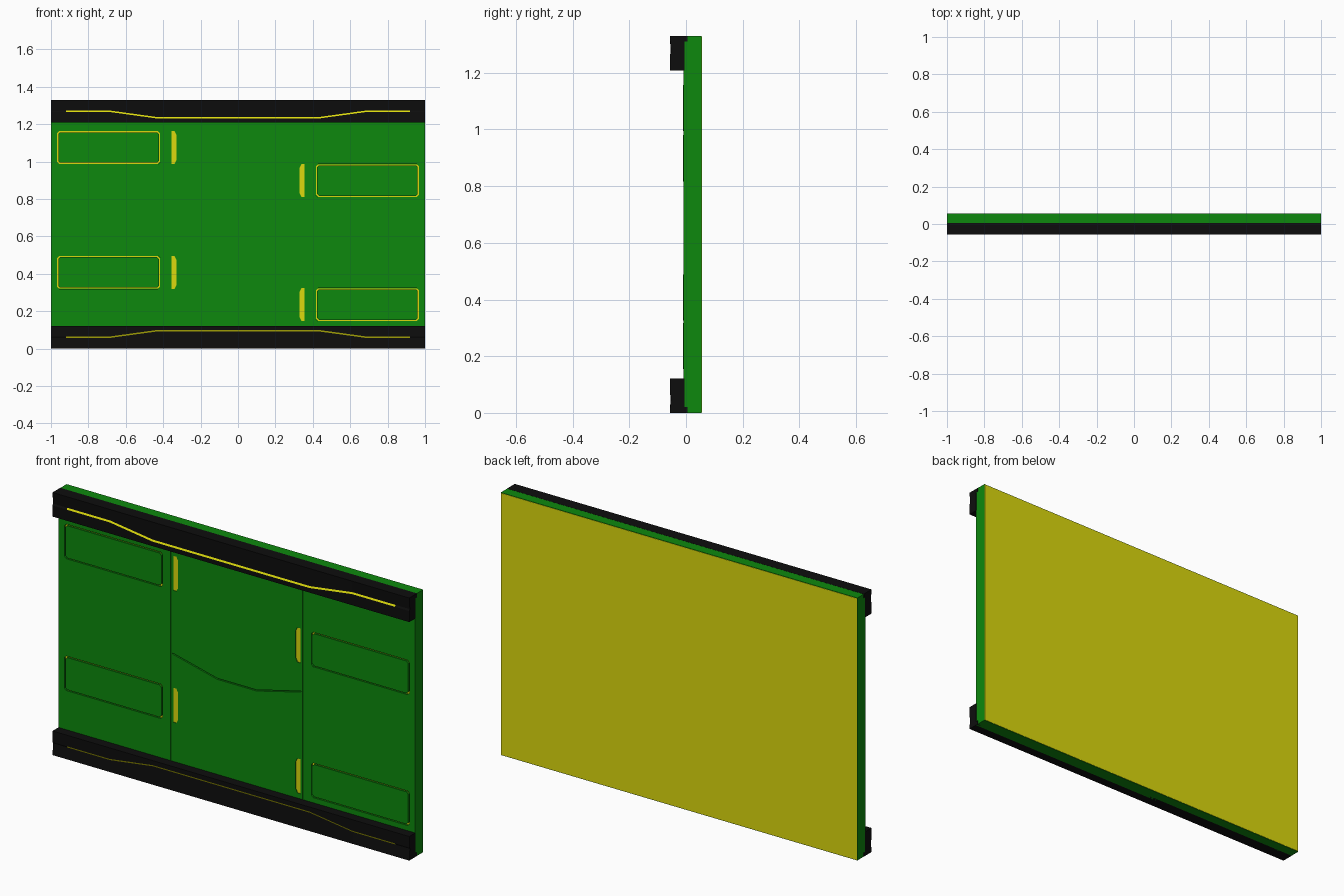
import bpy, bmesh

if "Cube" in bpy.data.objects:
    bpy.data.objects.remove(bpy.data.objects["Cube"])

W, H = 1.0, 1.33            # half width, height
FRONT, BACK = -0.009, 0.0555


def material(name, rgb):
    m = bpy.data.materials.new(name)
    m.diffuse_color = (*rgb, 1)
    m.use_nodes = True
    m.node_tree.nodes["Principled BSDF"].inputs["Base Color"].default_value = m.diffuse_color
    return m


GREEN = material("green_paint", (0.004, 0.25, 0.004))
YELLOW = material("yellow_glow", (0.72, 0.70, 0.004))
BLACK = material("black_trim", (0.004, 0.004, 0.004))


def finish(bm, name, *mats):
    bmesh.ops.recalc_face_normals(bm, faces=bm.faces)
    me = bpy.data.meshes.new(name)
    bm.to_mesh(me)
    bm.free()
    ob = bpy.data.objects.new(name, me)
    bpy.context.collection.objects.link(ob)
    for m in mats:
        me.materials.append(m)
    return ob


def prism(bm, outline, y0, y1):
    """Extrude an (x, z) outline from y0 to y1."""
    a = [bm.verts.new((x, y0, z)) for x, z in outline]
    b = [bm.verts.new((x, y1, z)) for x, z in outline]
    bm.faces.new(a)
    bm.faces.new(b[::-1])
    for i in range(len(a)):
        j = (i + 1) % len(a)
        bm.faces.new((a[i], b[i], b[j], a[j]))


def box(x0, x1, z0, z1):
    return [(x0, z0), (x1, z0), (x1, z1), (x0, z1)]


def hatch(s, z, inset=0.0):
    """Rectangle with clipped corners on side s (-1 left, 1 right)."""
    x0, x1, z0, z1, c = 0.417 + inset, 0.967 - inset, z + inset, z + 0.175 - inset, 0.01
    pts = [(x0 + c, z0), (x1 - c, z0), (x1, z0 + c), (x1, z1 - c),
           (x1 - c, z1), (x0 + c, z1), (x0, z1 - c), (x0, z0 + c)]
    return [(s * x, p) for x, p in pts]


def slot(s, z):
    """Tall light slot, clipped on the edge facing the centre."""
    a, b, c = 0.329, 0.356, 0.01
    pts = [(b, z), (a + c, z), (a, z + 2 * c), (a, z + 0.175 - 2 * c), (a + c, z + 0.175), (b, z + 0.175)]
    return [(s * x, p) for x, p in pts]


PLACES = [(-1, 0.32), (-1, 0.988), (1, 0.148), (1, 0.811)]

# Main green panel
bm = bmesh.new()
prism(bm, box(-W + 0.0005, W - 0.0005, 0, H), FRONT, BACK)
panel = finish(bm, "wall_panel", GREEN)

# Cutter: hatch pockets, light slots and panel seams
bm = bmesh.new()
for s, z in PLACES:
    prism(bm, hatch(s, z), -0.03, 0.001)
    prism(bm, slot(s, z), -0.03, 0.001)
seam = [(-0.36, 0.667), (-0.11, 0.606), (0.11, 0.606), (0.36, 0.667)]
prism(bm, [(x, z - 0.003) for x, z in seam] + [(x, z + 0.003) for x, z in seam[::-1]], -0.03, -0.001)
for s in (-1, 1):
    prism(bm, box(s * 0.37 - 0.0015, s * 0.37 + 0.0015, 0.05, H - 0.05), -0.03, -0.006)
cutter = finish(bm, "panel_cutter", GREEN)
cutter.hide_render = True
cutter.hide_viewport = True
cut = panel.modifiers.new("grooves", "BOOLEAN")
cut.operation = "DIFFERENCE"
cut.solver = "EXACT"
cut.object = cutter

# Hatch lids, glowing groove floors and slot lights
lids, glow, lights = bmesh.new(), bmesh.new(), bmesh.new()
for s, z in PLACES:
    prism(lids, hatch(s, z, 0.006), FRONT - 0.001, 0.0)
    prism(glow, hatch(s, z, 0.0005), -0.001, 0.002)
    prism(lights, slot(s, z), -0.006, 0.002)
finish(lids, "hatch_lids", GREEN)
finish(glow, "hatch_glow", YELLOW)
finish(lights, "slot_lights", YELLOW)

# Yellow backing sheet
bm = bmesh.new()
prism(bm, box(-W + 0.002, W - 0.002, 0.002, H - 0.002), BACK - 0.001, 0.057)
finish(bm, "back_sheet", YELLOW)

# Black rails, lofted along x with a bent glowing step in the front face
STATIONS = [(-W, 1.268), (-0.92, 1.268), (-0.68, 1.268), (-0.44, 1.235),
            (0.44, 1.235), (0.68, 1.268), (0.92, 1.268), (W, 1.268)]


def rail(name, flip):
    bm = bmesh.new()
    rings = []
    for x, g in STATIONS:
        profile = [(0.005, H), (-0.057, H), (-0.0525, g + 0.004), (-0.057, g - 0.004),
                   (-0.057, 1.208), (-0.006, 1.208), (-0.006, 1.31), (0.005, 1.31)]
        rings.append([bm.verts.new((x, y, H - z if flip else z + 0.0005)) for y, z in profile])
    n = len(rings[0])
    for k in range(len(rings) - 1):
        for i in range(n):
            j = (i + 1) % n
            f = bm.faces.new((rings[k][i], rings[k][j], rings[k + 1][j], rings[k + 1][i]))
            f.material_index = 1 if i == 2 and 0 < k < len(rings) - 2 else 0
    bm.faces.new(rings[0])
    bm.faces.new(rings[-1][::-1])
    finish(bm, name, BLACK, YELLOW)


rail("top_rail", False)
rail("bottom_rail", True)
